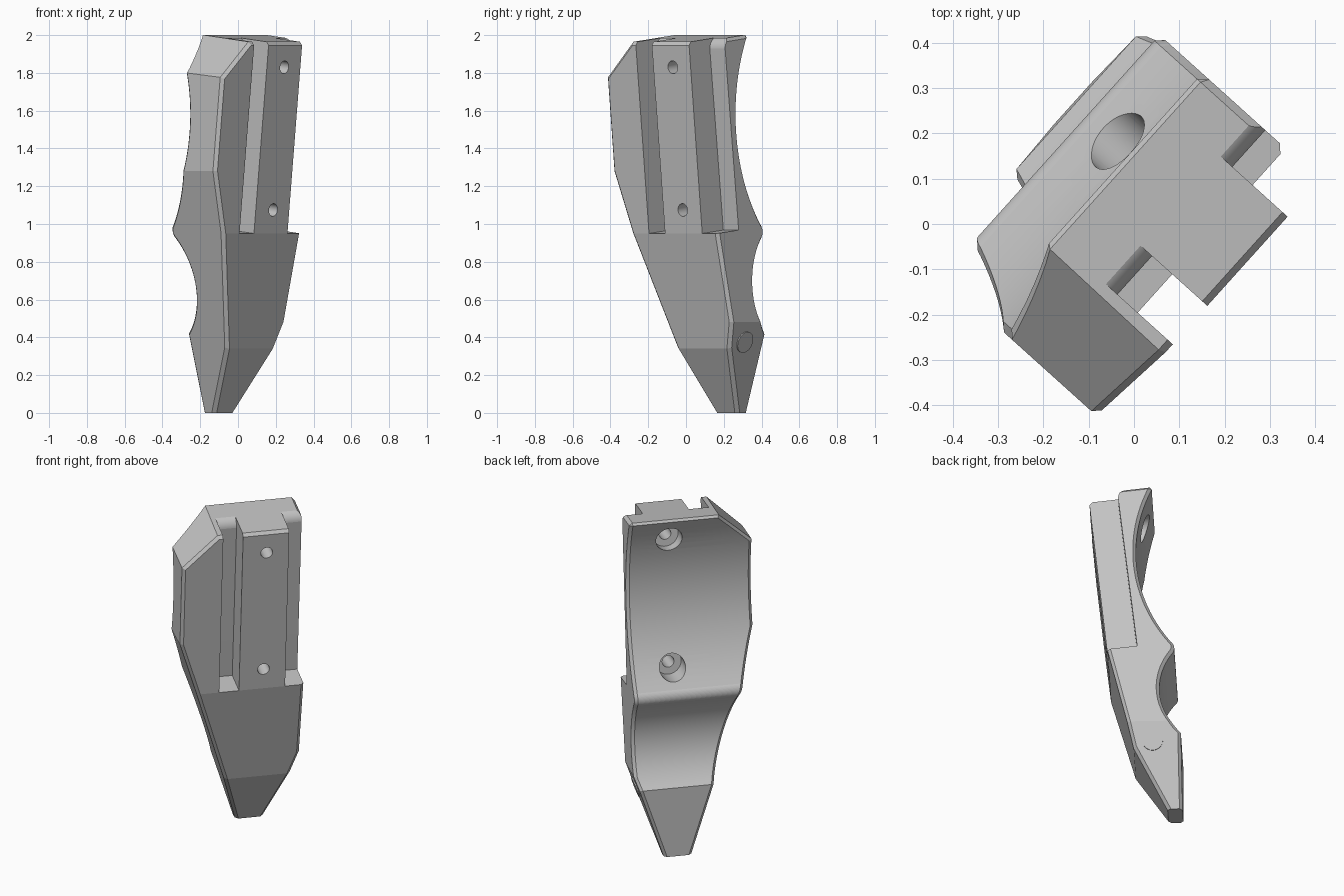
import bpy, bmesh, math
from mathutils import Vector

if "Cube" in bpy.data.objects:
    bpy.data.objects.remove(bpy.data.objects["Cube"], do_unlink=True)

TURN = math.radians(48)      # the whole part stands turned about z
LEAN = 0.11                  # outward lean of the rail
GREY = (0.55, 0.55, 0.55, 1)

grey = bpy.data.materials.new("plain grey")
grey.use_nodes = True
grey.diffuse_color = GREY
grey.node_tree.nodes["Principled BSDF"].inputs["Base Color"].default_value = GREY


def arc(a, b, c, n):
    """Points on the circle through a, b, c, from a to c."""
    (ax, ay), (bx, by), (cx, cy) = a, b, c
    d = 2 * (ax * (by - cy) + bx * (cy - ay) + cx * (ay - by))
    sa, sb, sc = ax * ax + ay * ay, bx * bx + by * by, cx * cx + cy * cy
    ox = (sa * (by - cy) + sb * (cy - ay) + sc * (ay - by)) / d
    oy = (sa * (cx - bx) + sb * (ax - cx) + sc * (bx - ax)) / d
    r = math.hypot(ax - ox, ay - oy)
    t0 = math.atan2(ay - oy, ax - ox)
    sweep = math.atan2(cy - oy, cx - ox) - t0
    sweep = (sweep + math.pi) % (2 * math.pi) - math.pi
    return [(ox + r * math.cos(t0 + sweep * i / n),
             oy + r * math.sin(t0 + sweep * i / n)) for i in range(n + 1)]


def make(name, bm):
    bmesh.ops.recalc_face_normals(bm, faces=bm.faces)
    mesh = bpy.data.meshes.new(name)
    bm.to_mesh(mesh)
    bm.free()
    mesh.materials.append(grey)
    ob = bpy.data.objects.new(name, mesh)
    ob.rotation_euler.z = TURN
    bpy.context.collection.objects.link(ob)
    return ob


def extrude(profile, u0, u1):
    """Sweep an (outward, height) profile across the width."""
    bm = bmesh.new()
    face = bm.faces.new([bm.verts.new((u0, -v, z)) for v, z in profile])
    new = bmesh.ops.extrude_face_region(bm, geom=[face])["geom"]
    bmesh.ops.translate(bm, vec=(u1 - u0, 0, 0),
                        verts=[g for g in new if isinstance(g, bmesh.types.BMVert)])
    return bm


def trim(bm, co, normal):
    """Cut away everything beyond a plane and close the cut."""
    cut = bmesh.ops.bisect_plane(bm, geom=bm.verts[:] + bm.edges[:] + bm.faces[:],
                                 plane_co=co, plane_no=Vector(normal).normalized(),
                                 clear_outer=True)["geom_cut"]
    bmesh.ops.contextual_create(bm, geom=[g for g in cut if isinstance(g, bmesh.types.BMEdge)])


def cylinder(name, start, end, r):
    a, b = Vector(start), Vector(end)
    bm = bmesh.new()
    bmesh.ops.create_cone(bm, cap_ends=True, segments=64, radius1=r, radius2=r,
                          depth=(b - a).length)
    bmesh.ops.rotate(bm, verts=bm.verts,
                     matrix=(b - a).to_track_quat("Z", "Y").to_matrix())
    bmesh.ops.translate(bm, verts=bm.verts, vec=(a + b) / 2)
    return make(name, bm)


def select_only(ob):
    bpy.ops.object.select_all(action="DESELECT")
    bpy.context.view_layer.objects.active = ob
    ob.select_set(True)


def apply(ob, kind, **settings):
    select_only(ob)
    mod = ob.modifiers.new(kind, kind)
    for key, value in settings.items():
        setattr(mod, key, value)
    bpy.ops.object.modifier_apply(modifier=mod.name)


# Side profile: top, upper grip curve, rounded ridge, lower grip curve, tip, outer face
profile = [(0.243, 1.963)]
profile += arc((-0.118, 2.003), (-0.022, 1.58), (-0.218, 1.0), 28)
profile += arc((-0.218, 1.0), (-0.237, 0.965), (-0.23, 0.93), 12)[1:]
profile += arc((-0.23, 0.93), (-0.154, 0.68), (-0.274, 0.42), 24)[1:]
profile += [(-0.279, -0.03), (-0.2115, -0.03), (-0.008, 0.34), (0.137, 0.95)]
bm = extrude(profile, -0.37, 0.348)

# Trim the tapering sides and the sloped top corner
trim(bm, (-0.37, 0, 1.28), (-1.28, 0, -0.4))
trim(bm, (0.348, 0, 0.48), (0.48, 0, -0.158))
trim(bm, (-0.37, -0.222, 1.775), (-0.195, -0.02, 0.205))
body = make("finger_body", bm)
apply(body, "BEVEL", width=0.017, segments=1, limit_method="ANGLE",
      angle_limit=math.radians(52), use_clamp_overlap=False)

# Square off the tip
bm = bmesh.new()
bm.from_mesh(body.data)
trim(bm, (0, 0, 0), (0, 0, -1))
bm.to_mesh(body.data)
bm.free()

# Slots on both sides of the rail
slot = [(-0.03, 0.968), (0.075, 1.91)]
slot += arc((0.077, 1.93), (0.068, 1.961), (0.037, 1.988), 14)
slot += [(0.037, 2.1), (0.5, 2.1), (0.5, 0.91)]
cutters = [make("slot_cutter", extrude(slot, u0, u1))
           for u0, u1 in ((-0.14, -0.026), (0.239, 0.5))]

# Screw holes with wide recesses on the grip side
for z, v in ((1.83, 0.228), (1.074, 0.151)):
    def on_axis(d, z=z, v=v):
        return (0.112, -(v + d), z - LEAN * d)
    cutters.append(cylinder("hole_cutter", on_axis(0.1), on_axis(-0.25), 0.034))
    cutters.append(cylinder("recess_cutter", on_axis(-0.19), on_axis(-0.6), 0.075))

for cutter in cutters:
    cutter.hide_render = True
    apply(body, "BOOLEAN", object=cutter, operation="DIFFERENCE", solver="EXACT")
    bpy.data.objects.remove(cutter, do_unlink=True)

# Flush round plug in the lower side
side = Vector((0.48, 0, -0.158)).normalized()
spot = Vector((0.3134, 0.115, 0.375))
plug = cylinder("side_plug", spot - side * 0.03, spot + side * 0.007, 0.058)

for ob in (body, plug):
    select_only(ob)
    bpy.ops.object.shade_smooth_by_angle(angle=math.radians(6.5))
